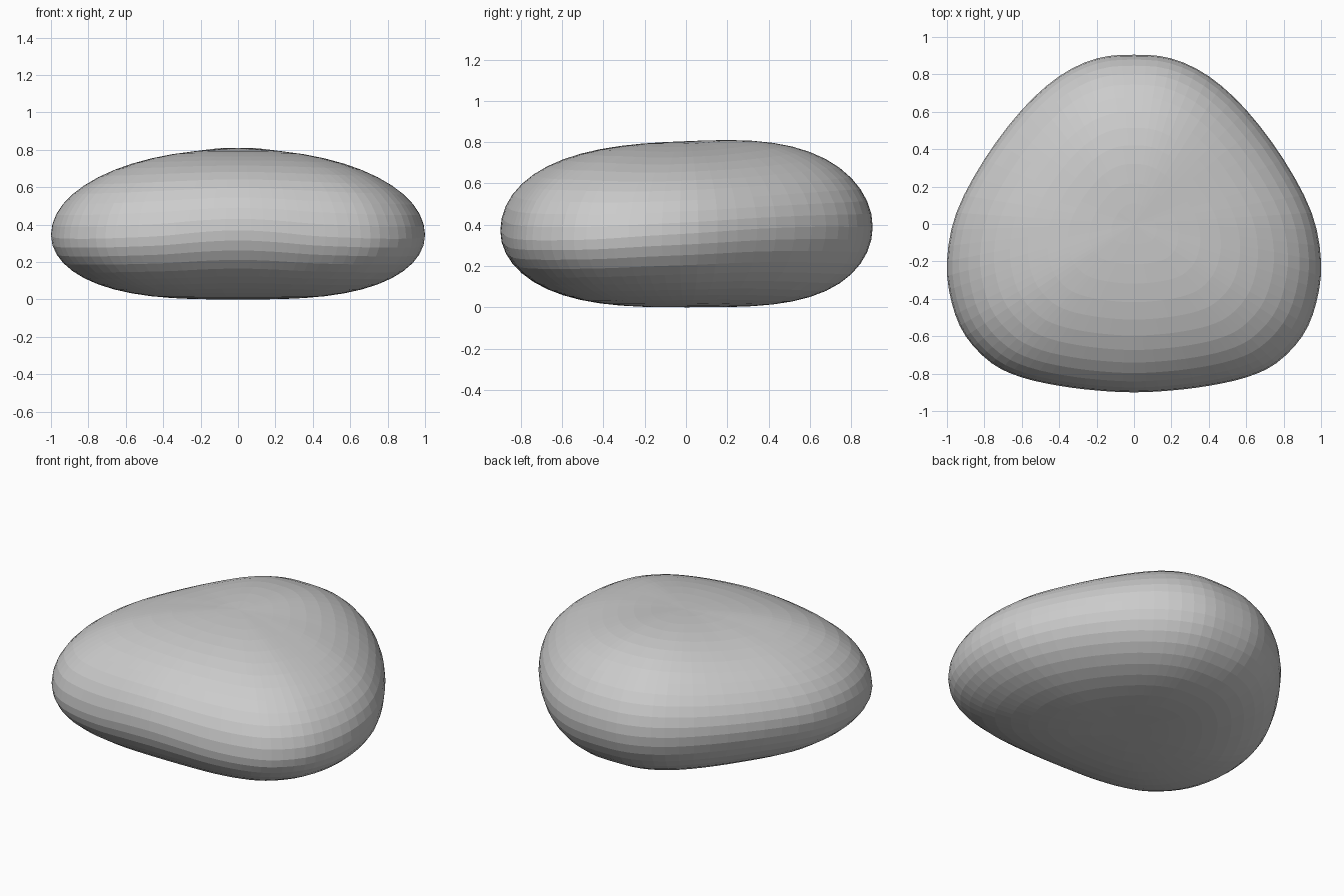
import bpy, bmesh, math

if "Cube" in bpy.data.objects:
    bpy.data.objects.remove(bpy.data.objects["Cube"])

# Right half of the outline, back to front:
# x, y, height of widest edge, roundness above, roundness below
HALF = [
    (0.00, 0.905, 0.39, 3.0, 3.5), (0.20, 0.885, 0.39, 3.0, 3.5),
    (0.40, 0.79, 0.39, 2.8, 3.4), (0.60, 0.61, 0.39, 2.4, 3.2),
    (0.80, 0.345, 0.38, 2.1, 3.0), (0.95, 0.06, 0.36, 2.05, 3.0),
    (1.00, -0.20, 0.345, 2.1, 3.0), (0.975, -0.42, 0.33, 2.3, 3.0),
    (0.90, -0.60, 0.325, 2.5, 3.0), (0.76, -0.745, 0.325, 2.6, 3.0),
    (0.60, -0.82, 0.33, 2.7, 3.0), (0.40, -0.865, 0.34, 2.8, 3.0),
    (0.20, -0.89, 0.36, 2.8, 3.0), (0.00, -0.90, 0.37, 2.8, 3.0),
]
TOP, RINGS, STEPS = 0.805, 13, 3


def spline(a, b, c, d, t):
    return 0.5 * (2 * b + (c - a) * t + (2 * a - 5 * b + 4 * c - d) * t * t
                  + (3 * b - a - 3 * c + d) * t ** 3)


# Mirror the outline and smooth it
pts = HALF + [(-p[0],) + p[1:] for p in HALF[-2:0:-1]]
n = len(pts)
outline = []
for i in range(n):
    four = [pts[(i + k) % n] for k in (-1, 0, 1, 2)]
    for s in range(STEPS):
        outline.append([spline(*v, s / STEPS) for v in zip(*four)])

bm = bmesh.new()


def ring(phi, above):
    u = math.sin(phi)
    verts = []
    for x, y, edge, nt, nb in outline:
        if above:
            z = edge + (TOP - edge) * math.sqrt(max(0, 1 - u ** nt))
            z += 0.04 * y * u * (1 - u * u)
        else:
            z = edge * (1 - math.sqrt(max(0, 1 - u ** nb)))
        verts.append(bm.verts.new((x * u, y * u, z)))
    return verts


# Rings from the bottom middle, round the edge, to the top middle
angles = [math.pi / 2 * k / RINGS for k in range(1, RINGS + 1)]
rings = [ring(a, False) for a in angles]
rings += [ring(a, True) for a in reversed(angles[:-1])]
m = len(outline)
for low, high in zip(rings, rings[1:]):
    for i in range(m):
        j = (i + 1) % m
        bm.faces.new((low[i], low[j], high[j], high[i]))
for loop, z in ((rings[0], 0), (rings[-1], TOP)):
    mid = bm.verts.new((0, 0, z))
    for i in range(m):
        bm.faces.new((loop[i], loop[(i + 1) % m], mid))
bmesh.ops.recalc_face_normals(bm, faces=bm.faces)

mesh = bpy.data.meshes.new("rounded_pebble")
bm.to_mesh(mesh)
bm.free()
body = bpy.data.objects.new("rounded_pebble", mesh)
bpy.context.collection.objects.link(body)
